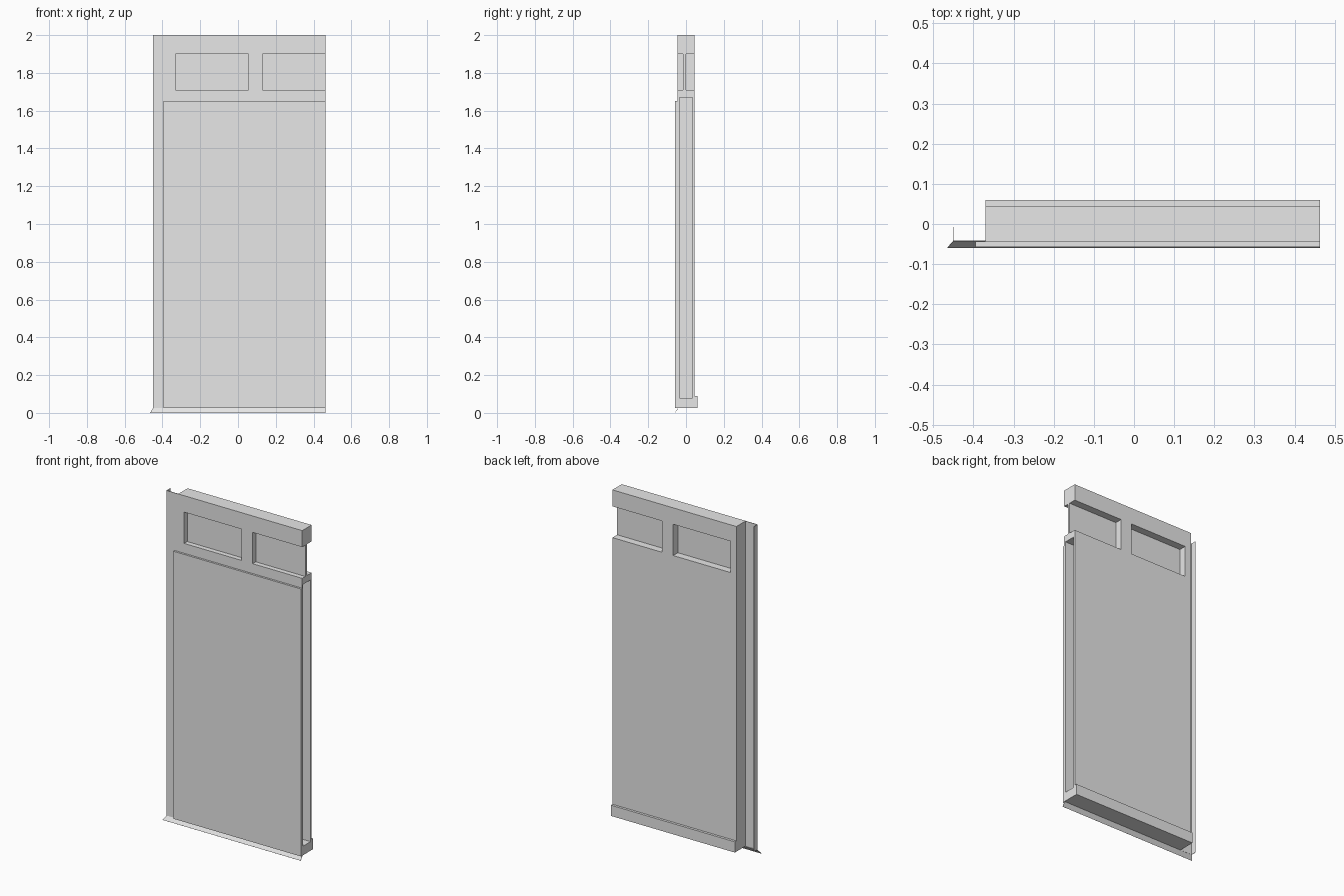
import bpy

cube = bpy.data.objects.get("Cube")
if cube:
    bpy.data.objects.remove(cube, do_unlink=True)

grey = bpy.data.materials.new("plain_grey")
grey.use_nodes = True
grey.diffuse_color = (0.8, 0.8, 0.8, 1)
grey.node_tree.nodes["Principled BSDF"].inputs["Base Color"].default_value = (0.8, 0.8, 0.8, 1)

RIGHT = 0.463     # open end of the door leaf
LEFT = -0.37      # closed end of the door leaf
EDGE = -0.45      # outer edge of the front flange
FACE = -0.045     # front surface of the leaf
BASE = 0.025      # underside of the leaf


def mesh_object(name, verts, faces):
    mesh = bpy.data.meshes.new(name)
    mesh.from_pydata(verts, [], faces)
    mesh.materials.append(grey)
    obj = bpy.data.objects.new(name, mesh)
    bpy.context.scene.collection.objects.link(obj)
    return obj


def box(name, xs, ys, zs):
    verts = [(x, y, z) for x in xs for y in ys for z in zs]
    faces = [(0, 1, 3, 2), (4, 6, 7, 5), (0, 4, 5, 1),
             (2, 3, 7, 6), (0, 2, 6, 4), (1, 5, 7, 3)]
    return mesh_object(name, verts, faces)


def cut(target, cutter):
    mod = target.modifiers.new(cutter.name, "BOOLEAN")
    mod.operation = "DIFFERENCE"
    mod.solver = "EXACT"
    mod.object = cutter
    cutter.hide_render = True
    cutter.hide_viewport = True
    cutter.display_type = "WIRE"


# Door leaf with two windows and a hollow core open at the right end
leaf = box("door_leaf", (LEFT, RIGHT), (FACE, 0.045), (BASE, 2))
window_z = (1.71, 1.9)
cut(leaf, box("window_cutter_a", (-0.33, 0.055), (-0.2, 0.2), window_z))
cut(leaf, box("window_cutter_b", (0.13, 0.6), (-0.2, 0.2), window_z))
cut(leaf, box("core_cutter", (-0.36, 0.6), (-0.035, 0.035), (0.08, 1.67)))

# Window pane running through both openings
box("window_pane", (-0.35, RIGHT), (-0.015, 0), (1.69, 1.91))

# Thin flange past the closed end, with its return lip
box("side_flange", (EDGE, LEFT), (FACE, FACE + 0.003), (BASE, 2))
box("flange_lip", (EDGE, EDGE + 0.002), (FACE, -0.008), (BASE, 2))

# Raised panel on the front and kick rail on the back
box("front_panel", (-0.395, RIGHT), (-0.057, FACE), (BASE, 1.65))
box("kick_rail", (LEFT, RIGHT), (0.045, 0.06), (BASE, 0.09))

# Flared drip strip along the bottom, mitred at the left
drip = mesh_object("drip_strip",
                   [(EDGE, -0.043, BASE), (RIGHT, -0.043, BASE),
                    (RIGHT, -0.06, 0), (-0.465, -0.06, 0)],
                   [(0, 3, 2, 1)])
solid = drip.modifiers.new("thickness", "SOLIDIFY")
solid.thickness = 0.002
